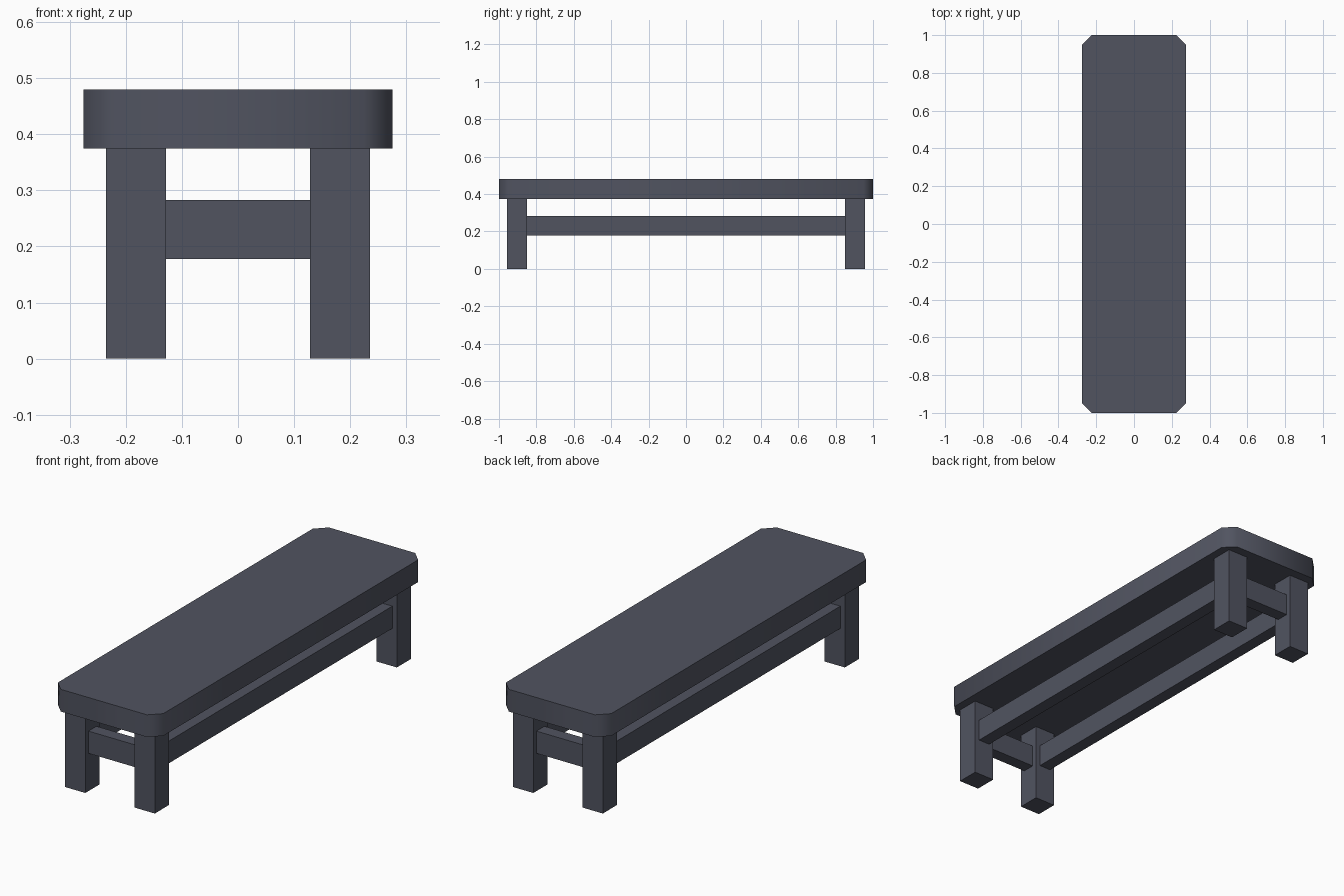
import bpy, bmesh, math

if "Cube" in bpy.data.objects:
    bpy.data.objects.remove(bpy.data.objects["Cube"])

slate = bpy.data.materials.new("slate grey")
slate.diffuse_color = (0.082, 0.088, 0.118, 1)
slate.use_nodes = True
slate.node_tree.nodes["Principled BSDF"].inputs["Base Color"].default_value = slate.diffuse_color


def box(name, x, y, z, chamfer=0):
    """Box from (min, max) ranges, optionally with chamfered vertical edges."""
    bm = bmesh.new()
    bmesh.ops.create_cube(bm, size=1)
    for v in bm.verts:
        v.co = [r[0] + (c + 0.5) * (r[1] - r[0]) for c, r in zip(v.co, (x, y, z))]
    if chamfer:
        upright = [e for e in bm.edges
                   if abs(e.verts[0].co.z - e.verts[1].co.z) > 0.01]
        bmesh.ops.bevel(bm, geom=upright, offset=chamfer, segments=1,
                        affect='EDGES')
    mesh = bpy.data.meshes.new(name)
    bm.to_mesh(mesh)
    bm.free()
    mesh.materials.append(slate)
    obj = bpy.data.objects.new(name, mesh)
    bpy.context.collection.objects.link(obj)
    return obj


def around(c, width):
    return (c - width / 2, c + width / 2)


LEG, RAIL = 0.107, 0.06          # leg width, stretcher thickness
LX, LY = 0.1815, 0.9025          # leg centres
SEAT_Z, RAIL_Z = (0.375, 0.48), (0.178, 0.283)

# Seat slab: chamfered corners, smooth around the rim, crisp top and bottom
seat = box("seat", (-0.275, 0.275), (-1, 1), SEAT_Z, 0.05)
bpy.context.view_layer.objects.active = seat
seat.select_set(True)
bpy.ops.object.shade_smooth_by_angle(angle=math.radians(60))

# Four legs
for sy, end in ((-1, "front"), (1, "back")):
    for sx, side in ((-1, "left"), (1, "right")):
        box(f"{end}_{side}_leg", around(sx * LX, LEG), around(sy * LY, LEG),
            (0, SEAT_Z[0]))

# Short stretchers across each end
for sy, end in ((-1, "front"), (1, "back")):
    box(f"{end}_stretcher", (-LX + LEG / 2, LX - LEG / 2),
        around(sy * LY, RAIL), RAIL_Z)

# Long stretchers down each side
for sx, side in ((-1, "left"), (1, "right")):
    box(f"{side}_stretcher", around(sx * LX, RAIL),
        (-LY + LEG / 2, LY - LEG / 2), RAIL_Z)
